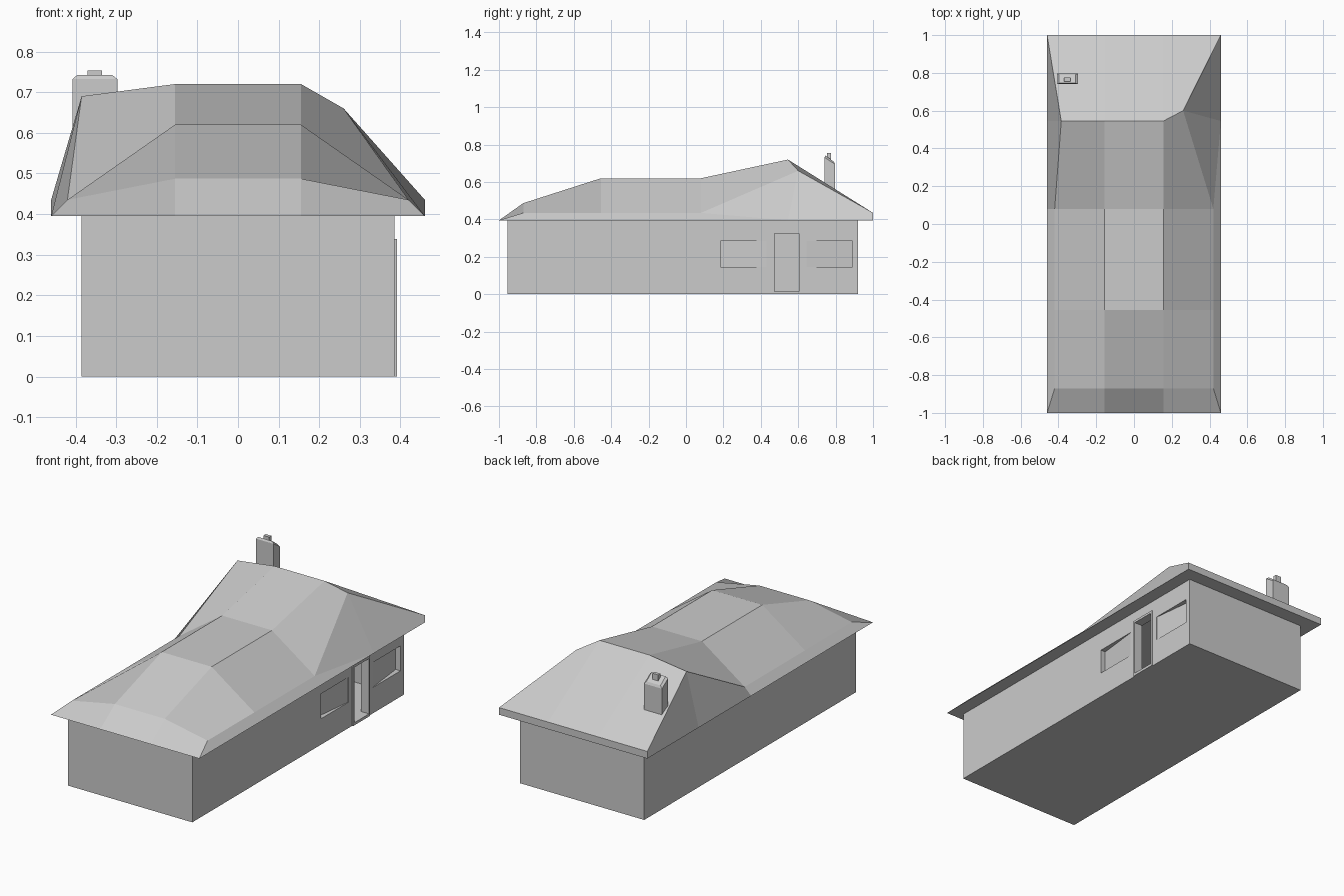
import bpy
import bmesh

cube = bpy.data.objects.get("Cube")
if cube:
    bpy.data.objects.remove(cube, do_unlink=True)

# One plain grey for the whole house
GREY = (0.6, 0.6, 0.6, 1.0)
grey = bpy.data.materials.new("plain_grey")
grey.use_nodes = True
grey.diffuse_color = GREY
grey.node_tree.nodes["Principled BSDF"].inputs["Base Color"].default_value = GREY


def finish(name, bm):
    bmesh.ops.recalc_face_normals(bm, faces=bm.faces)
    mesh = bpy.data.meshes.new(name)
    bm.to_mesh(mesh)
    bm.free()
    mesh.materials.append(grey)
    obj = bpy.data.objects.new(name, mesh)
    bpy.context.collection.objects.link(obj)
    return obj


def prism(name, outline, z0, z1):
    """Extrude an xy outline from z0 to z1."""
    bm = bmesh.new()
    base = bm.faces.new([bm.verts.new((x, y, z0)) for x, y in outline])
    top = bmesh.ops.extrude_face_region(bm, geom=[base])["geom"]
    verts = [v for v in top if isinstance(v, bmesh.types.BMVert)]
    bmesh.ops.translate(bm, verts=verts, vec=(0, 0, z1 - z0))
    return finish(name, bm)


def box(name, x, y, z):
    return prism(name, [(x[0], y[0]), (x[1], y[0]), (x[1], y[1]), (x[0], y[1])], *z)


def cut(target, cutter):
    mod = target.modifiers.new("cut", "BOOLEAN")
    mod.operation = "DIFFERENCE"
    mod.solver = "EXACT"
    mod.object = cutter
    bpy.context.view_layer.objects.active = target
    bpy.ops.object.modifier_apply(modifier=mod.name)
    bpy.data.objects.remove(cutter, do_unlink=True)


# Hollow walls with a floor, a doorway and two slanted window recesses
W, WALL = 0.385, 0.045
FRONT, BACK = -0.955, 0.92
door_y, door_z = (0.472, 0.603), (0.015, 0.325)
walls = box("walls", (-W, W), (FRONT, BACK), (0, 0.398))
cut(walls, box("interior_cutter", (WALL - W, W - WALL),
               (FRONT + WALL, BACK - WALL), (0.015, 0.45)))
cut(walls, box("door_cutter", (W - 0.1, W + 0.1), door_y, door_z))
for deep, shallow in ((0.185, 0.43), (0.89, 0.645)):
    recess = [(W + 0.02, deep), (W - 0.03, deep), (W - 0.002, shallow), (W + 0.02, shallow)]
    cut(walls, prism("window_cutter", recess, 0.145, 0.285))

# Door surround
frame = box("door_frame", (W - 0.01, W + 0.006),
            (door_y[0] - 0.01, door_y[1] + 0.01), (0.0, 0.338))
cut(frame, box("frame_cutter", (W - 0.1, W + 0.1), door_y, door_z))

# Roof: cross rows from front to back, each running left eave to right eave
EAVE, RIDGE, LOW, SHOULDER = 0.46, 0.155, 0.395, 0.435


def even_row(y, shoulder_x, shoulder_z, ridge_z):
    half = [(EAVE, LOW), (shoulder_x, shoulder_z), (RIDGE, ridge_z)]
    return [(-x, y, z) for x, z in half] + [(x, y, z) for x, z in reversed(half)]


rows = [
    even_row(-1, EAVE, LOW, LOW),
    even_row(-0.87, 0.42, SHOULDER, 0.487),
    even_row(-0.455, 0.42, SHOULDER, 0.62),
    even_row(0.08, 0.42, SHOULDER, 0.62),
    even_row(0.545, 0.385, 0.69, 0.72),
    even_row(1, EAVE, SHOULDER, SHOULDER),
]
rows[4][4] = (0.26, 0.60, 0.66)

bm = bmesh.new()
grid = [[bm.verts.new(p) for p in row] for row in rows]
for r in range(len(grid) - 1):
    for c in range(5):
        a, b = grid[r][c], grid[r][c + 1]
        d, e = grid[r + 1][c], grid[r + 1][c + 1]
        if (r, c) == (3, 4):
            bm.faces.new((a, b, e))
            bm.faces.new((a, e, d))
        else:
            bm.faces.new((a, b, e, d))
bm.faces.new(grid[-1])                                   # back fascia
rim = [row[0] for row in grid] + [row[-1] for row in reversed(grid)]
bm.faces.new(rim)                                        # flat soffit
bmesh.ops.remove_doubles(bm, verts=bm.verts, dist=0.0001)
finish("roof", bm)

# Chimney stack with chamfered top that slopes down to the back
X0, X1, Y0, Y1 = -0.408, -0.297, 0.74, 0.797


def ring(bm, inset, front_z, back_z):
    corners = ((X0 + inset, Y0 + inset / 2, front_z), (X1 - inset, Y0 + inset / 2, front_z),
               (X1 - inset, Y1 - inset / 2, back_z), (X0 + inset, Y1 - inset / 2, back_z))
    return [bm.verts.new(p) for p in corners]


bm = bmesh.new()
rings = [ring(bm, 0, 0.42, 0.42), ring(bm, 0, 0.732, 0.695), ring(bm, 0.012, 0.742, 0.708)]
for low, high in zip(rings, rings[1:]):
    for i in range(4):
        j = (i + 1) % 4
        bm.faces.new((low[i], low[j], high[j], high[i]))
bm.faces.new(rings[0])
bm.faces.new(rings[-1])
finish("chimney", bm)

# Small flue on the chimney
box("chimney_flue", (-0.37, -0.335), (0.755, 0.775), (0.7, 0.754))
